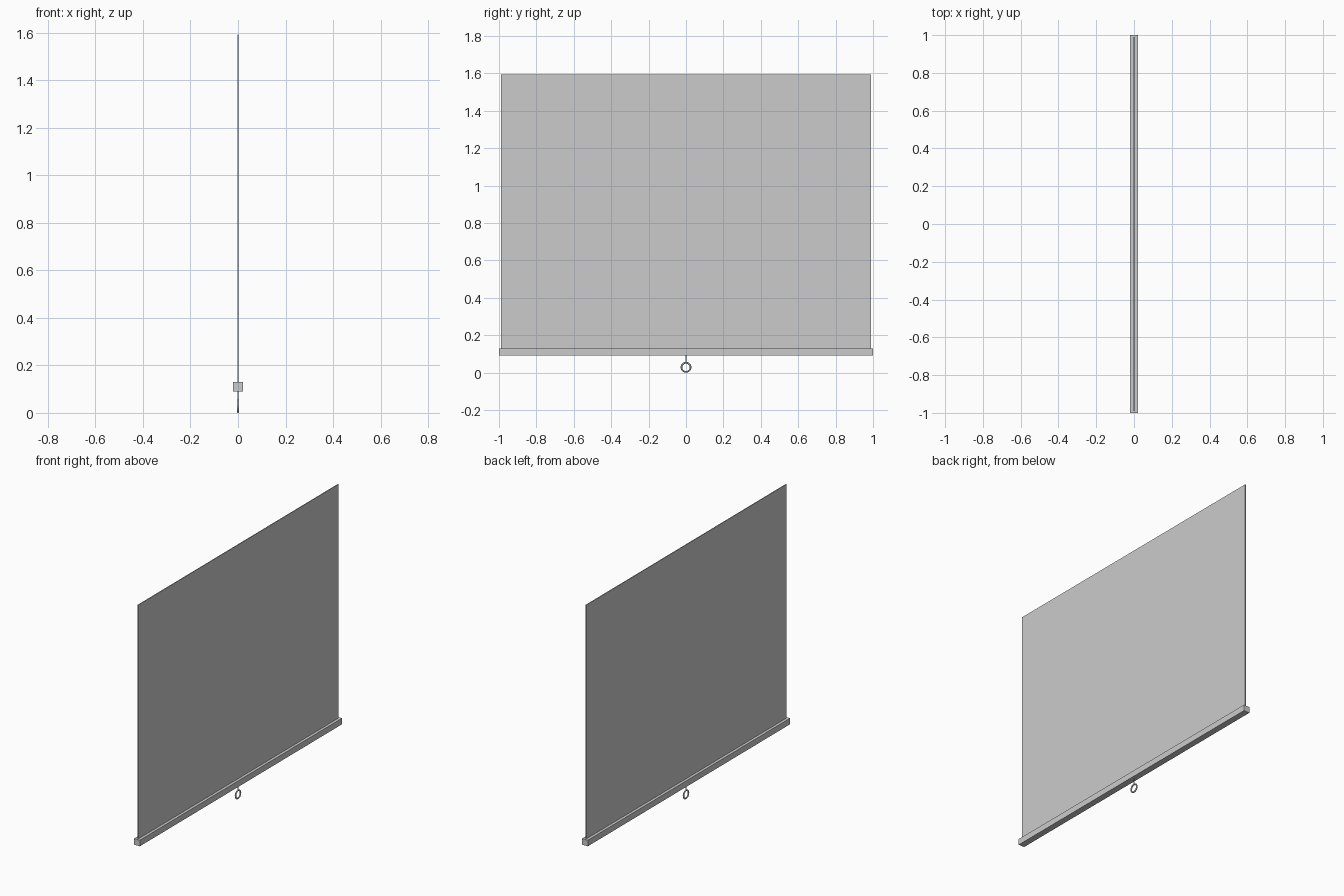
import bpy

if "Cube" in bpy.data.objects:
    bpy.data.objects.remove(bpy.data.objects["Cube"])


def box(name, size, centre):
    bpy.ops.mesh.primitive_cube_add(size=1, location=centre)
    obj = bpy.context.object
    obj.name = name
    obj.scale = size
    bpy.ops.object.transform_apply(location=False, rotation=False, scale=True)
    return obj


# Thin hanging sheet, ending inside the bottom bar
box("screen_sheet", (0.005, 1.98, 1.483), (0, 0, 0.8515))

# Square weight bar along the lower edge
box("bottom_bar", (0.04, 2.0, 0.038), (0, 0, 0.11))

# Short cord from the bar down to the ring
bpy.ops.mesh.primitive_cylinder_add(vertices=12, radius=0.003, depth=0.04,
                                    location=(0, 0, 0.076))
bpy.context.object.name = "pull_cord"
bpy.ops.object.shade_smooth_by_angle()

# Pull ring lying in the plane of the sheet
bpy.ops.mesh.primitive_torus_add(major_radius=0.0245, minor_radius=0.0045,
                                 major_segments=32, minor_segments=12,
                                 location=(0, 0, 0.029),
                                 rotation=(0, 1.5707963, 0))
bpy.context.object.name = "pull_ring"
bpy.ops.object.shade_smooth_by_angle()
